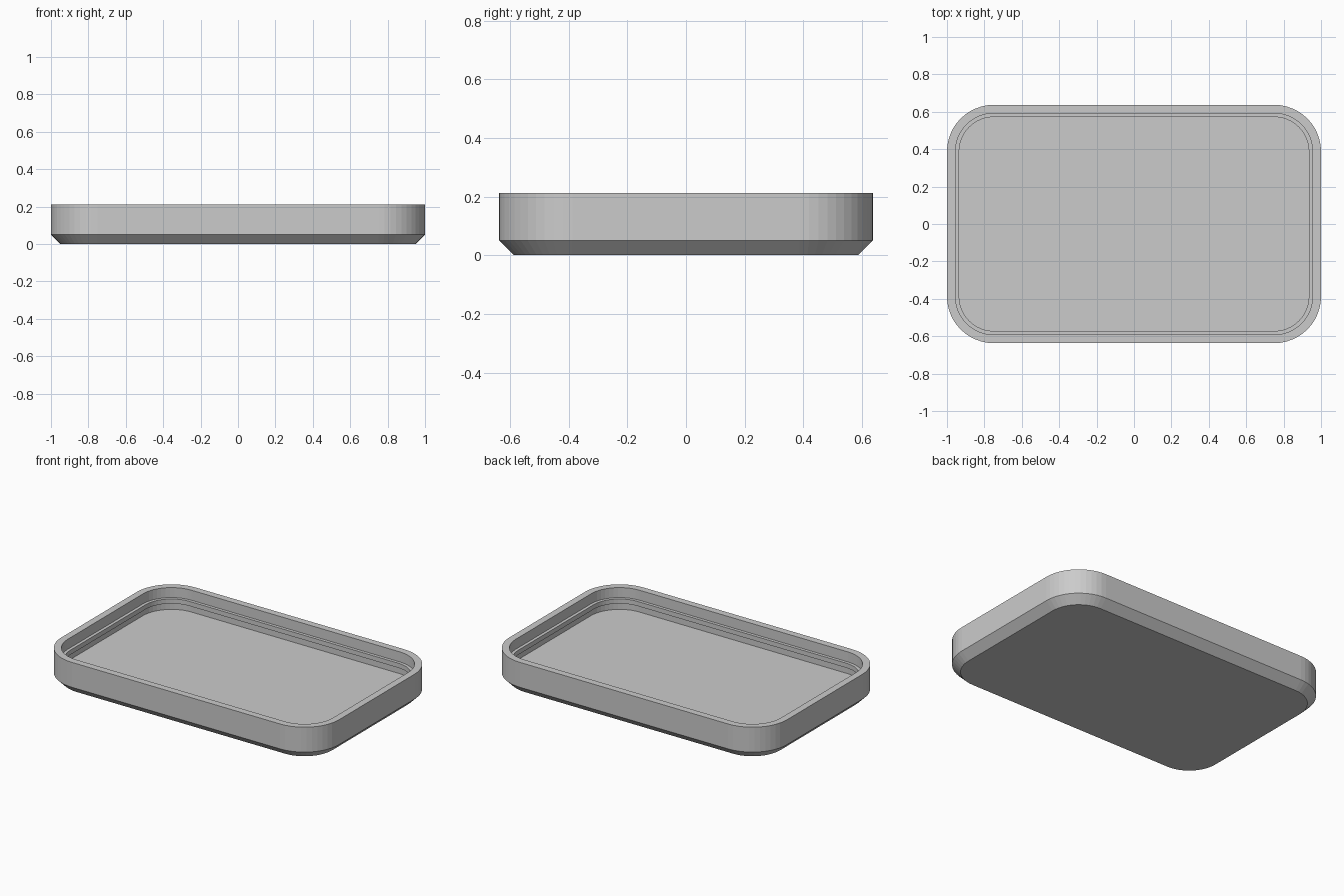
import bpy
import bmesh
from math import cos, sin, pi

cube = bpy.data.objects.get("Cube")
if cube:
    bpy.data.objects.remove(cube, do_unlink=True)

HALF_X, HALF_Y, RADIUS = 1.0, 0.637, 0.25
STEPS = 12  # segments in each rounded corner

grey = bpy.data.materials.new("grey")
grey.use_nodes = True
grey.diffuse_color = (0.6, 0.6, 0.6, 1)
grey.node_tree.nodes["Principled BSDF"].inputs["Base Color"].default_value = grey.diffuse_color


def rounded_loop(bm, inset, z):
    """Rounded rectangle of vertices, inset from the outer wall."""
    r = RADIUS - inset
    verts = []
    for quarter, (sx, sy) in enumerate([(1, 1), (-1, 1), (-1, -1), (1, -1)]):
        for i in range(STEPS + 1):
            a = (quarter + i / STEPS) * pi / 2
            verts.append(bm.verts.new((sx * (HALF_X - RADIUS) + r * cos(a),
                                       sy * (HALF_Y - RADIUS) + r * sin(a), z)))
    return verts


# Wall section as (inset, height): base, chamfer, outer wall, rim,
# inner wall, snap ridge, recess below it, floor
section = [(0.05, 0), (0, 0.05), (0, 0.212), (0.045, 0.212),
           (0.045, 0.147), (0.065, 0.147), (0.065, 0.117),
           (0.045, 0.117), (0.045, 0.07)]

bm = bmesh.new()
loops = [rounded_loop(bm, inset, z) for inset, z in section]
for low, high in zip(loops, loops[1:]):
    for i in range(len(low)):
        j = (i + 1) % len(low)
        bm.faces.new((low[i], low[j], high[j], high[i]))

# Underside and inner floor
bm.faces.new(loops[0][::-1])
bm.faces.new(loops[-1])
bmesh.ops.recalc_face_normals(bm, faces=bm.faces)

mesh = bpy.data.meshes.new("tray")
bm.to_mesh(mesh)
bm.free()
mesh.materials.append(grey)
tray = bpy.data.objects.new("tray", mesh)
bpy.context.collection.objects.link(tray)
